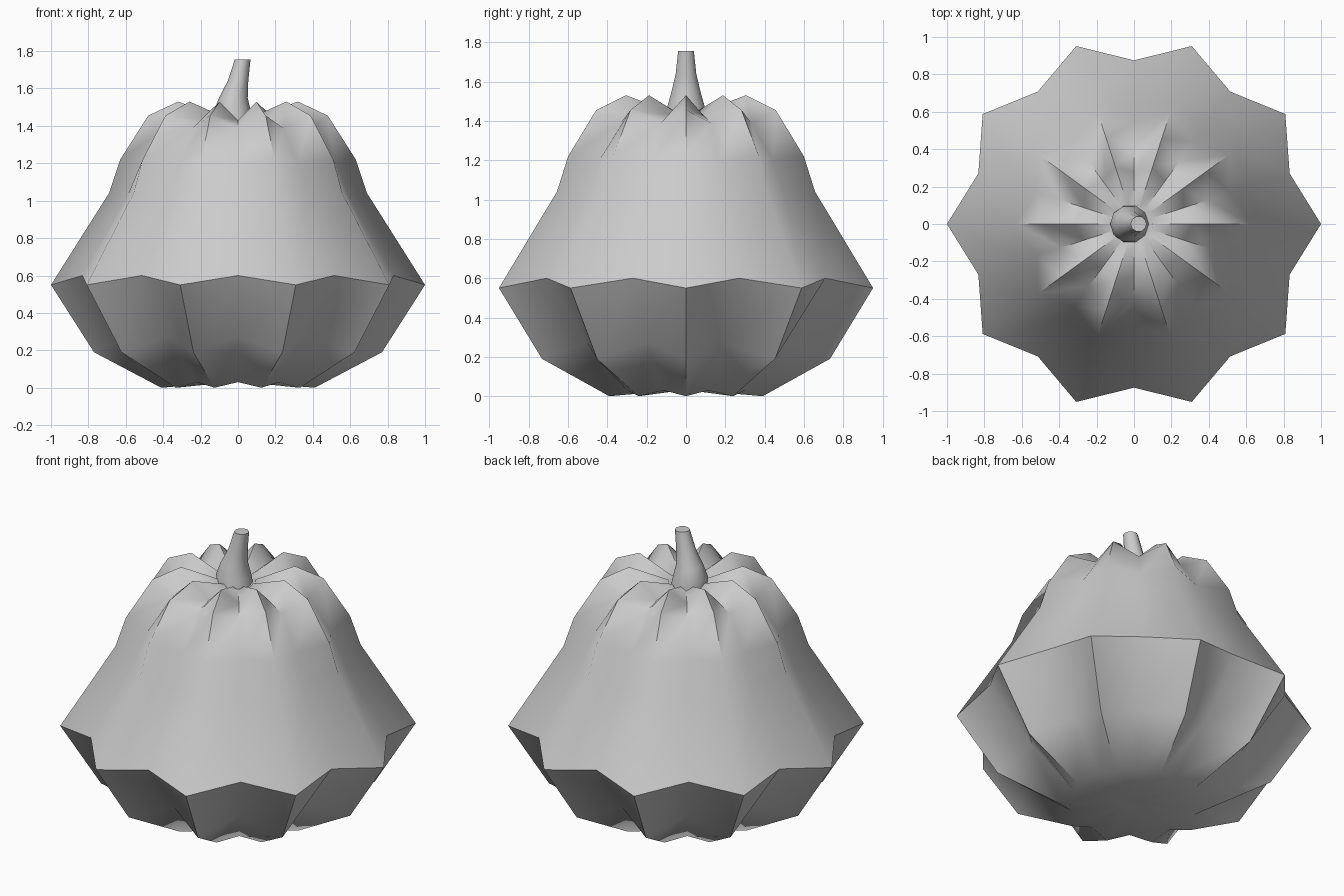
import bpy, bmesh, math

if "Cube" in bpy.data.objects:
    bpy.data.objects.remove(bpy.data.objects["Cube"])

RIBS = 10


def loft(name, rings, smooth_angle):
    """Skin a list of vertex rings and close both ends with a fan."""
    bm = bmesh.new()
    loops = [[bm.verts.new(p) for p in ring] for ring in rings]
    n = len(loops[0])
    for a, b in zip(loops, loops[1:]):
        for i in range(n):
            j = (i + 1) % n
            bm.faces.new((a[i], a[j], b[j], b[i]))
    bm.faces.new(loops[0][::-1])
    bm.faces.new(loops[-1])
    bmesh.ops.recalc_face_normals(bm, faces=bm.faces)
    mesh = bpy.data.meshes.new(name)
    bm.to_mesh(mesh)
    bm.free()
    obj = bpy.data.objects.new(name, mesh)
    bpy.context.collection.objects.link(obj)
    bpy.ops.object.select_all(action='DESELECT')
    obj.select_set(True)
    bpy.context.view_layer.objects.active = obj
    bpy.ops.object.shade_smooth_by_angle(angle=math.radians(smooth_angle))
    return obj


# Ribbed body: paired ridge and valley profiles (radius, height)
ridge = [(0.06, 0.03), (0.41, 0.0), (0.77, 0.19), (1.0, 0.55), (0.69, 1.04),
         (0.63, 1.22), (0.48, 1.455), (0.32, 1.53), (0.10, 1.45)]
valley = [(0.06, 0.03), (0.37, 0.03), (0.62, 0.27), (0.875, 0.60), (0.62, 1.03),
          (0.545, 1.20), (0.41, 1.39), (0.28, 1.43), (0.10, 1.43)]
body_rings = []
for pair in zip(ridge, valley):
    ring = []
    for i in range(2 * RIBS):
        r, z = pair[i % 2]
        a = math.pi * i / RIBS
        ring.append((r * math.cos(a), r * math.sin(a), z))
    body_rings.append(ring)
loft("pumpkin_body", body_rings, 60)

# Bent tapering stem: (centre x, height, radius)
stem = [(-0.02, 1.40, 0.105), (-0.03, 1.48, 0.098), (-0.025, 1.55, 0.077),
        (0.0, 1.64, 0.055), (0.025, 1.755, 0.042)]
stem_rings = [[(x + r * math.cos(math.tau * i / 10), r * math.sin(math.tau * i / 10), z)
               for i in range(10)] for x, z, r in stem]
loft("stem", stem_rings, 50)
